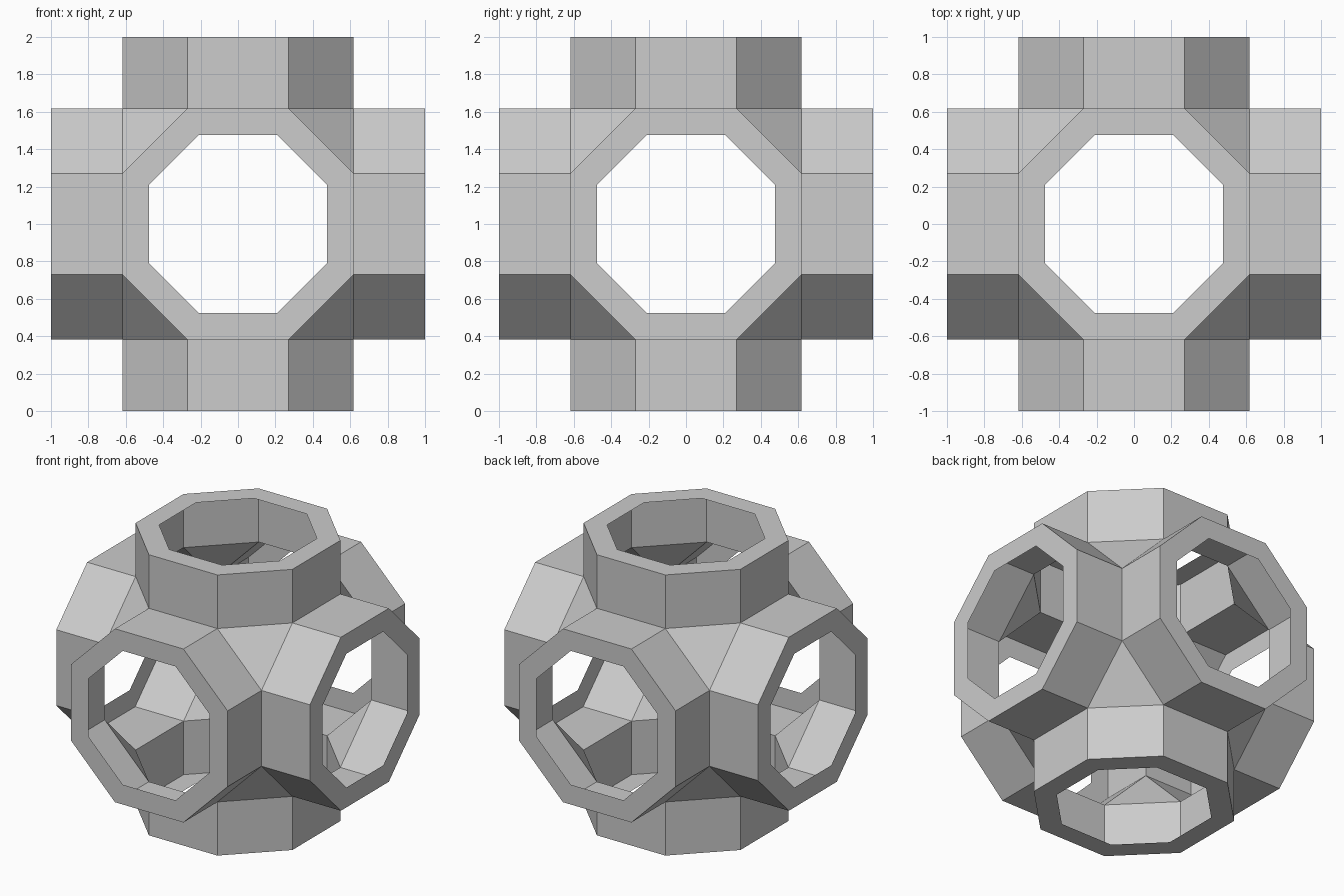
import bpy, bmesh
from itertools import product
from mathutils import Vector

if "Cube" in bpy.data.objects:
    bpy.data.objects.remove(bpy.data.objects["Cube"])

OUT, OUT_C = 0.618, 0.27   # outer octagon: half width, half flat side
INN, INN_C = 0.477, 0.208  # hole in the rim
END = 1.0                  # tube mouth distance from the centre


def octagon(h, c):
    return [(h, -c), (h, c), (c, h), (-c, h), (-h, c), (-h, -c), (-c, -h), (c, -h)]


def place(axis, depth, uv):
    """Point at a depth along an axis, with two coordinates across it."""
    q = [0, 0, 0]
    q[axis], q[(axis + 1) % 3], q[(axis + 2) % 3] = depth, uv[0], uv[1]
    return Vector(q) + Vector((0, 0, 1))


bm = bmesh.new()


def face(points, outward):
    f = bm.faces.new([bm.verts.new(p) for p in points])
    f.normal_update()
    if f.normal.dot(outward) < 0:
        f.normal_flip()


# six thin octagonal tubes, each with a flat inward rim at its mouth
outer, inner = octagon(OUT, OUT_C), octagon(INN, INN_C)
for axis, s in product(range(3), (-1, 1)):
    for i in range(8):
        j = (i + 1) % 8
        mid = ((outer[i][0] + outer[j][0]) / 2, (outer[i][1] + outer[j][1]) / 2)
        out = place(axis, s * 0.1, mid) - Vector((0, 0, 1))
        rows = [(OUT, outer), (END, outer), (END, inner)]
        for (d0, r0), (d1, r1) in zip(rows, rows[1:]):
            face([place(axis, s * d0, r0[i]), place(axis, s * d0, r0[j]),
                  place(axis, s * d1, r1[j]), place(axis, s * d1, r1[i])], out)

# triangular corner plates joining the tubes
for signs in product((-1, 1), repeat=3):
    face([place(k, signs[k] * OUT_C, (signs[(k + 1) % 3] * OUT, signs[(k + 2) % 3] * OUT))
          for k in range(3)], Vector(signs))

bmesh.ops.remove_doubles(bm, verts=bm.verts, dist=1e-4)
mesh = bpy.data.meshes.new("six_way_tube_frame")
bm.to_mesh(mesh)
bm.free()

grey = bpy.data.materials.new("light grey")
grey.diffuse_color = (0.604, 0.604, 0.604, 1)
grey.use_nodes = True
grey.node_tree.nodes["Principled BSDF"].inputs["Base Color"].default_value = grey.diffuse_color
mesh.materials.append(grey)
bpy.context.collection.objects.link(bpy.data.objects.new("six_way_tube_frame", mesh))
